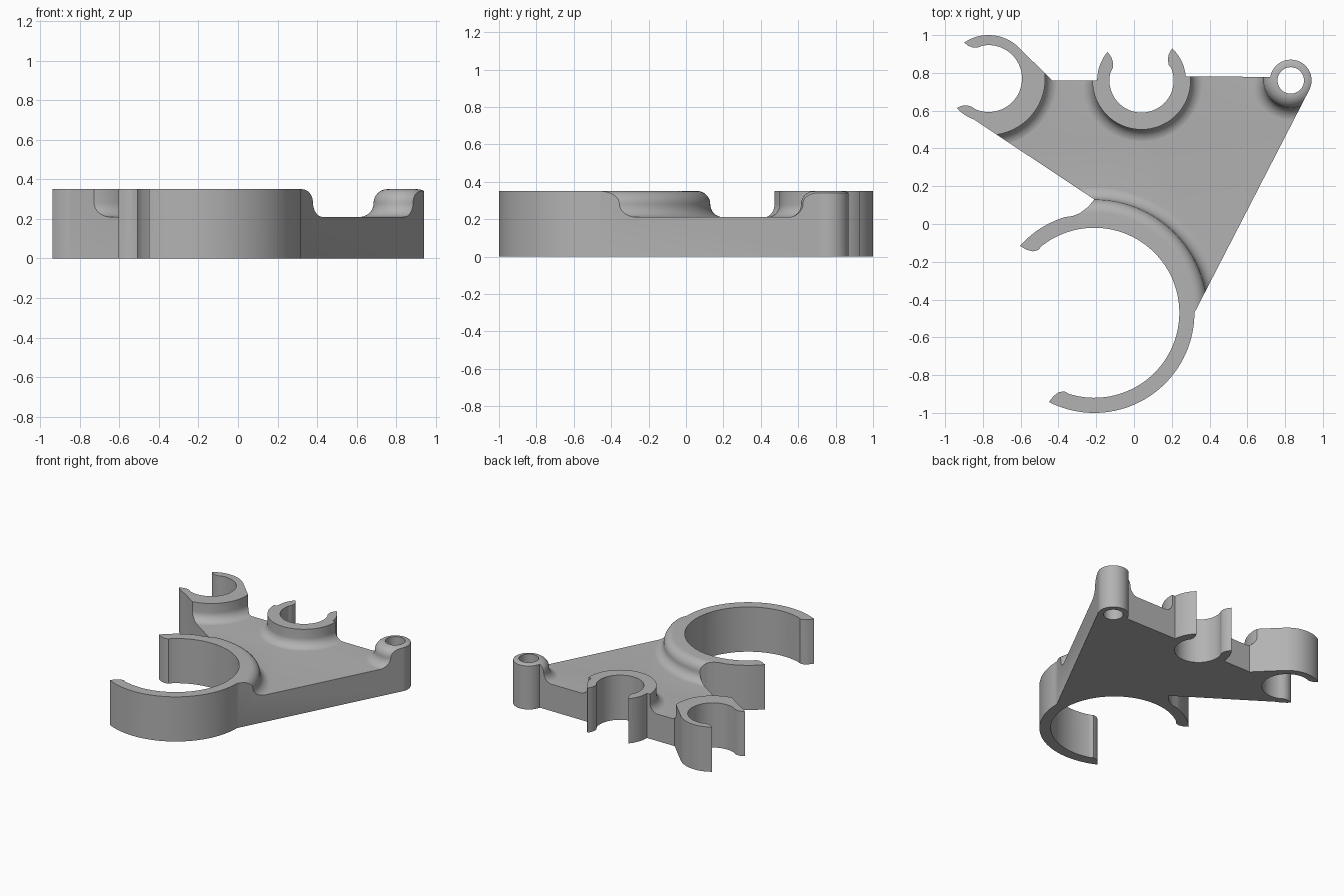
import bpy, bmesh
from math import sin, cos, radians, degrees, pi

if "Cube" in bpy.data.objects:
    bpy.data.objects.remove(bpy.data.objects["Cube"])

TOP, PLATE, FILLET = 0.35, 0.21, 0.07

grey = bpy.data.materials.new("plain grey")
grey.use_nodes = True
grey.diffuse_color = (0.45, 0.45, 0.45, 1)
grey.node_tree.nodes["Principled BSDF"].inputs["Base Color"].default_value = (0.45, 0.45, 0.45, 1)


def polar(c, r, a):
    return (c[0] + r * cos(radians(a)), c[1] + r * sin(radians(a)))


def arc(c, r, a0, a1, step=3):
    n = max(2, round(abs(a1 - a0) / step))
    return [polar(c, r, a0 + (a1 - a0) * i / n) for i in range(n + 1)]


def make(name, bm):
    bmesh.ops.recalc_face_normals(bm, faces=bm.faces)
    me = bpy.data.meshes.new(name)
    bm.to_mesh(me)
    bm.free()
    me.materials.append(grey)
    ob = bpy.data.objects.new(name, me)
    bpy.context.collection.objects.link(ob)
    return ob


def prism(name, pts, z0, z1):
    bm = bmesh.new()
    face = bm.faces.new([bm.verts.new((x, y, z0)) for x, y in pts])
    new = bmesh.ops.extrude_face_region(bm, geom=[face])["geom"]
    verts = [v for v in new if isinstance(v, bmesh.types.BMVert)]
    bmesh.ops.translate(bm, verts=verts, vec=(0, 0, z1 - z0))
    return make(name, bm)


def lathe(name, c, wall, rounded):
    """Solid of revolution: upright wall, concave foot, optional round shoulder."""
    prof = [(0, TOP)]
    if rounded:
        prof += arc((wall - FILLET, TOP - FILLET), FILLET, 90, 0, 9)
    else:
        prof.append((wall, TOP))
    prof += arc((wall + FILLET, PLATE + FILLET), FILLET, 180, 270, 9)
    low = -0.1
    prof += [(wall + FILLET, low), (0, low)]
    bm = bmesh.new()
    vs = [bm.verts.new((c[0] + r, c[1], z)) for r, z in prof]
    es = [bm.edges.new(p) for p in zip(vs, vs[1:])]
    bmesh.ops.spin(bm, geom=vs + es, cent=(*c, 0), axis=(0, 0, 1),
                   angle=2 * pi, steps=110, use_duplicate=False)
    bmesh.ops.remove_doubles(bm, verts=bm.verts, dist=1e-4)
    return make(name, bm)


def boolean(target, tool, operation):
    m = target.modifiers.new("join", "BOOLEAN")
    m.operation, m.solver, m.object = operation, "EXACT", tool
    bpy.context.view_layer.objects.active = target
    bpy.ops.object.modifier_apply(modifier=m.name)
    bpy.data.objects.remove(tool)


def clip(c, inner, outer, start, tip_a, tip_b, end):
    """C-shaped clip outline: outer arm, lipped tip, inner bore, lipped tip, outer arm."""
    w = outer - inner
    lip = [(inner + w * f, s) for f, s in
           ((0.5, 0.008), (0.12, 0.024), (-0.06, 0.048), (0, 0.075))]
    first = [polar(c, r, tip_a - degrees(s / r)) for r, s in lip]
    last = [polar(c, r, tip_b + degrees(s / r)) for r, s in reversed(lip)]
    turn = degrees(0.085 / inner)
    bore = arc(c, inner, tip_a - turn, tip_b + turn)
    return arc(c, outer, start, tip_a) + first + bore + last + arc(c, outer, tip_b, end)


boss, mid, side, big = (0.83, 0.76), (0.04, 0.76), (-0.77, 0.77), (-0.21, -0.47)

# Outline of the whole bracket, counterclockwise from the boss
outline = arc(boss, 0.11, -28, 170)
outline += clip(mid, 0.17, 0.235, 5, 46.5, 140 - 360, 180 - 360)
outline += [(-0.434, 0.76)]
outline += clip(side, 0.177, 0.23, 45, 124, -137, -110)
outline += [(-0.21, 0.13), (-0.243, 0.09), (-0.286, 0.058), (-0.325, 0.042)]
outline += clip(big, 0.45, 0.53, 107, 138, -117, 0)
footprint = prism("footprint", outline, 0, TOP + 0.1)

# Plate slab with the raised hubs standing on it
bracket = prism("clip_bracket", [(-1.2, -1.2), (1.2, -1.2), (1.2, 1.2), (-1.2, 1.2)],
                -0.15, PLATE + 0.0006)
for name, centre, wall, rounded in (("boss_hub", boss, 0.145, True),
                                    ("middle_hub", mid, 0.26, False),
                                    ("side_hub", side, 0.30, False),
                                    ("large_hub", big, 0.60, True)):
    boolean(bracket, lathe(name, centre, wall, rounded), "UNION")

# Trim to the outline and drill the boss
boolean(bracket, footprint, "INTERSECT")
boolean(bracket, prism("boss_hole", arc(boss, 0.07, 0, 355, 5), -0.2, 0.6), "DIFFERENCE")

bpy.ops.object.select_all(action="DESELECT")
bracket.select_set(True)
bpy.context.view_layer.objects.active = bracket
bpy.ops.object.shade_smooth_by_angle(angle=radians(30))
